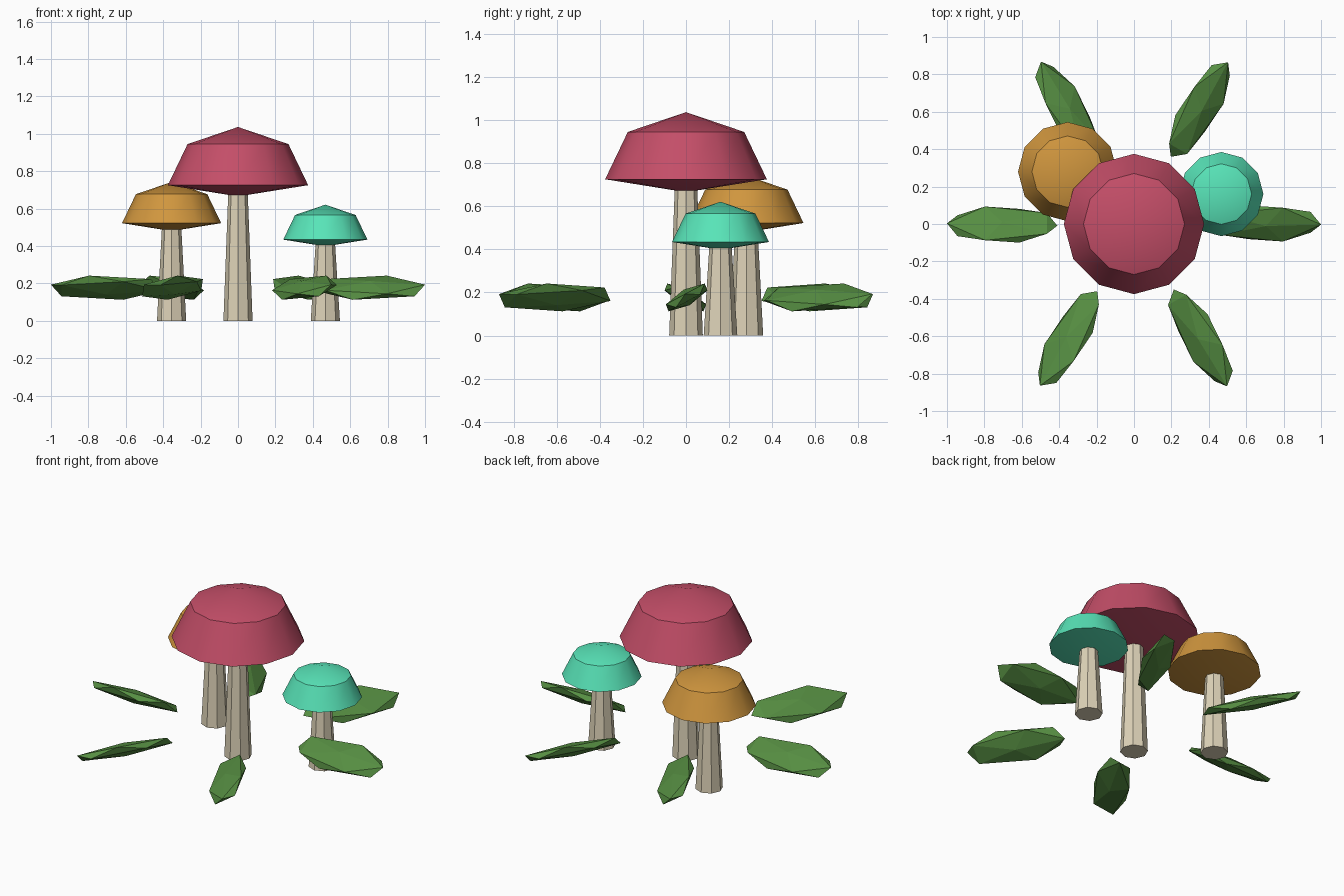
import bpy, bmesh, math
from mathutils import Matrix

if "Cube" in bpy.data.objects:
    bpy.data.objects.remove(bpy.data.objects["Cube"])


def material(name, rgb):
    """Flat colour from 0-255 sRGB values."""
    m = bpy.data.materials.new(name)
    lin = [((c / 255 + 0.055) / 1.055) ** 2.4 for c in rgb]
    m.diffuse_color = (*lin, 1)
    m.use_nodes = True
    m.node_tree.nodes["Principled BSDF"].inputs["Base Color"].default_value = m.diffuse_color
    return m


CREAM = material("cream", (222, 211, 184))
ROSE = material("rose red", (196, 78, 104))
AMBER = material("amber", (208, 150, 62))
MINT = material("mint", (88, 228, 184))
GREEN = material("leaf green", (86, 142, 66))


def finish(bm, name, mat, location=(0, 0, 0)):
    bmesh.ops.recalc_face_normals(bm, faces=bm.faces)
    me = bpy.data.meshes.new(name)
    bm.to_mesh(me)
    bm.free()
    me.materials.append(mat)
    ob = bpy.data.objects.new(name, me)
    ob.location = location
    bpy.context.collection.objects.link(ob)
    return ob


def lathe(name, profile, sides, mat, location):
    """Turn (radius, z) points around z; radius 0 makes a pole."""
    bm = bmesh.new()
    rings = []
    for r, z in profile:
        n = sides if r > 0 else 1
        rings.append([bm.verts.new((r * math.cos(math.tau * i / sides),
                                    r * math.sin(math.tau * i / sides), z))
                      for i in range(n)])
    for a, b in zip(rings, rings[1:]):
        for i in range(sides):
            j = (i + 1) % sides
            quad = [a[i % len(a)], a[j % len(a)], b[j % len(b)], b[i % len(b)]]
            bm.faces.new(list(dict.fromkeys(quad)))
    return finish(bm, name, mat, location)


# Mushrooms: name, x, y, rim height, cap radius, cap colour
for name, x, y, rim, r, mat in (
        ("large", 0, 0, 0.725, 0.375, ROSE),
        ("medium", -0.355, 0.28, 0.522, 0.265, AMBER),
        ("small", 0.467, 0.16, 0.434, 0.225, MINT)):
    # tapered eight-sided stem
    lathe(name + "_stem", [(0, 0), (0.078, 0), (0.052, rim - 0.1 * r), (0, rim - 0.1 * r)],
          8, CREAM, (x, y, 0))
    # twelve-sided cap with a shallow conical underside
    cap = lathe(name + "_cap",
                [(0, -0.16 * r), (r, 0), (0.72 * r, 0.585 * r), (0, 0.83 * r)],
                12, mat, (x, y, rim))
    bpy.ops.object.select_all(action='DESELECT')
    cap.select_set(True)
    bpy.context.view_layer.objects.active = cap
    bpy.ops.object.shade_smooth_by_angle(angle=math.radians(35))

# Ring of six leaves: stretched low-poly balls, rolled about their long axis
leaf_shape = Matrix(((0.33, 0, 0, 0.705),
                     (0, 0.106, -0.014, 0.003),
                     (0, 0.057, 0.036, 0.177),
                     (0, 0, 0, 1)))
for k in range(6):
    bm = bmesh.new()
    bmesh.ops.create_icosphere(bm, subdivisions=1, radius=1)
    bm.transform(Matrix.Rotation(math.radians(60 * k), 4, 'Z') @ leaf_shape)
    finish(bm, f"leaf_{k + 1}", GREEN)
